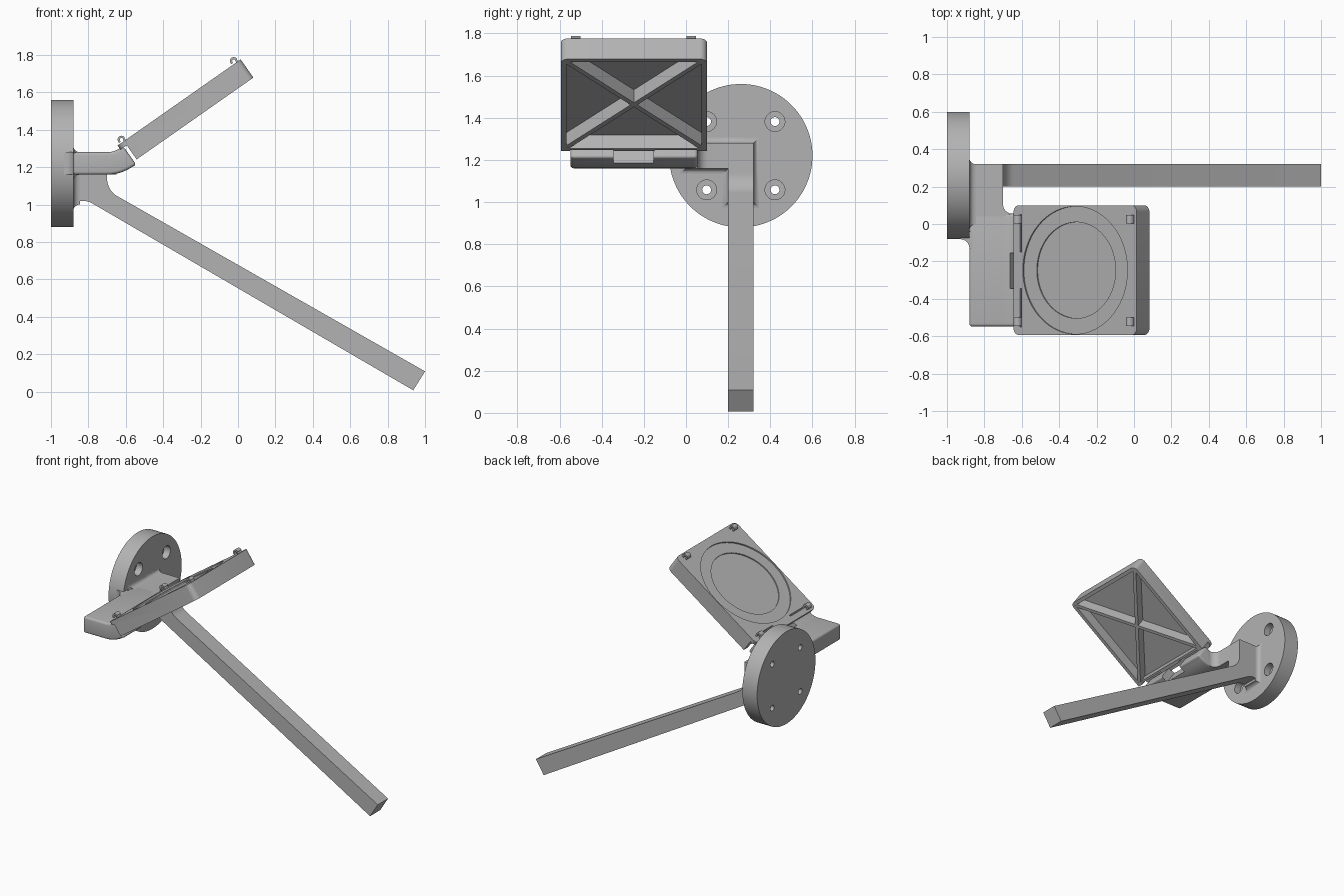
import bpy, bmesh
from math import sin, cos, pi, radians
from mathutils import Matrix, Vector

cube = bpy.data.objects.get("Cube")
if cube:
    bpy.data.objects.remove(cube, do_unlink=True)

grey = bpy.data.materials.new("plain grey")
grey.use_nodes = True
grey.diffuse_color = (0.45, 0.45, 0.45, 1)
grey.node_tree.nodes["Principled BSDF"].inputs["Base Color"].default_value = grey.diffuse_color

SLOPE = radians(35)
# Tray frame: origin at its upper top edge, x runs uphill, z out of the top face
TRAY = Matrix.Translation((0.014, 0, 1.776)) @ Matrix.Rotation(-SLOPE, 4, 'Y')
MID_Y = -0.247
FLANGE = Vector((-1, 0.26, 1.22))


def finish(name, bm, matrix=None):
    bmesh.ops.recalc_face_normals(bm, faces=bm.faces)
    mesh = bpy.data.meshes.new(name)
    bm.to_mesh(mesh)
    bm.free()
    if matrix:
        mesh.transform(matrix)
    mesh.materials.append(grey)
    ob = bpy.data.objects.new(name, mesh)
    bpy.context.collection.objects.link(ob)
    return ob


def prism(name, points, a, b, axis='Y', matrix=None):
    """Extrude a closed profile along y (points are x,z) or z (points are x,y)."""
    bm = bmesh.new()
    place = (lambda p, t: (p[0], t, p[1])) if axis == 'Y' else (lambda p, t: (p[0], p[1], t))
    face = bm.faces.new([bm.verts.new(place(p, a)) for p in points])
    new = bmesh.ops.extrude_face_region(bm, geom=[face])["geom"]
    shift = Vector(place((0, 0), b - a))
    bmesh.ops.translate(bm, verts=[v for v in new if isinstance(v, bmesh.types.BMVert)], vec=shift)
    return finish(name, bm, matrix)


def box(name, x, y, z, matrix=None):
    return prism(name, [(x[0], z[0]), (x[1], z[0]), (x[1], z[1]), (x[0], z[1])], *y, 'Y', matrix)


def cylinder(name, radius, depth, centre, axis='Z', matrix=None, sides=64):
    bm = bmesh.new()
    bmesh.ops.create_cone(bm, cap_ends=True, segments=sides, radius1=radius, radius2=radius, depth=depth)
    turn = {'Z': Matrix(), 'X': Matrix.Rotation(pi / 2, 4, 'Y'), 'Y': Matrix.Rotation(pi / 2, 4, 'X')}[axis]
    local = Matrix.Translation(centre) @ turn
    return finish(name, bm, matrix @ local if matrix else local)


def arc(cx, cy, r, start, end, steps=8):
    return [(cx + r * cos(radians(start + (end - start) * i / steps)),
             cy + r * sin(radians(start + (end - start) * i / steps))) for i in range(steps + 1)]


def boolean(ob, tool, operation='DIFFERENCE'):
    mod = ob.modifiers.new("cut", 'BOOLEAN')
    mod.operation, mod.solver, mod.object = operation, 'EXACT', tool
    bpy.context.view_layer.objects.active = ob
    bpy.ops.object.modifier_apply(modifier=mod.name)
    bpy.data.objects.remove(tool, do_unlink=True)


def smooth(ob, angle=35):
    bpy.ops.object.select_all(action='DESELECT')
    ob.select_set(True)
    bpy.context.view_layer.objects.active = ob
    bpy.ops.object.shade_smooth_by_angle(angle=radians(angle))


def skirt(name, y, z, r=0.035, steps=6):
    """Concave fillet where a rectangular bar meets the wall flange."""
    bm = bmesh.new()
    rings = []
    for i in range(steps + 1):
        t = pi / 2 * i / steps
        out, x = r * (1 - sin(t)), -0.881 + r * (1 - cos(t))
        rings.append([bm.verts.new((x, yy, zz)) for yy, zz in (
            (y[0] - out, z[0] - out), (y[1] + out, z[0] - out),
            (y[1] + out, z[1] + out), (y[0] - out, z[1] + out))])
    for lo, hi in zip(rings, rings[1:]):
        for k in range(4):
            bm.faces.new((lo[k], lo[(k + 1) % 4], hi[(k + 1) % 4], hi[k]))
    bm.faces.new(rings[0])
    bm.faces.new(rings[-1])
    return finish(name, bm)


# Wall flange with four counterbored screw holes
flange = cylinder("wall_flange", 0.34, 0.12, FLANGE + Vector((0.06, 0, 0)), 'X', sides=96)
for dy in (-0.162, 0.162):
    for dz in (-0.162, 0.162):
        hole = FLANGE + Vector((0, dy, dz))
        boolean(flange, cylinder("bore", 0.047, 0.1, hole + Vector((0.12, 0, 0)), 'X', sides=32))
        boolean(flange, cylinder("hole", 0.021, 0.5, hole, 'X', sides=24))
smooth(flange)

# Long sloping arm with rounded root
arm = prism("long_arm", [(-0.9, 0.968), (-0.88, 0.968)] + arc(-0.83, 0.968, 0.052, 180, 90)
            + arc(-0.83, 0.92, 0.1, 88, 60, 5) + [(0.937, 0.007), (1.0, 0.108)]
            + arc(-0.59, 1.14, 0.11, 240, 180) + [(-0.70, 1.28), (-0.9, 1.28)], 0.2, 0.32)
smooth(arm)

# Cross bracket: horizontal plate that curls up to the tray
bend = (-0.70, 1.40)
end = TRAY @ Vector((-0.78, 0, -0.026))
low = TRAY @ Vector((-0.78, 0, -0.143))
bracket = prism("cross_bracket", [(-0.88, 1.28), (-0.88, 1.16)] + arc(*bend, 0.24, 270, 305)
                + [(low.x, low.z), (end.x, end.z)] + arc(*bend, 0.12, 305, 270), -0.548, 0.055)
bev = bracket.modifiers.new("round", 'BEVEL')
bev.width, bev.segments, bev.limit_method, bev.angle_limit = 0.02, 4, 'ANGLE', radians(60)
bpy.context.view_layer.objects.active = bracket
bpy.ops.object.modifier_apply(modifier=bev.name)
boolean(bracket, box("gap", (-0.835, -0.7), (-0.345, -0.155), (-0.25, 0.0), TRAY))
smooth(bracket)

# Block joining bracket and arm, rounded in plan
root = prism("bracket_root", [(-0.89, 0.0), (-0.72, 0.0), (-0.66, 0.055)]
             + arc(-0.65, 0.105, 0.05, 270, 180) + [(-0.70, 0.25), (-0.89, 0.25)], 1.16, 1.28, 'Z')
smooth(root)
web = prism("flange_edge_fillet", [(-0.86, -0.04), (-0.93, -0.04), (-0.93, -0.081)]
            + arc(-0.93, -0.131, 0.05, 90, 0) + [(-0.86, -0.131)], 1.16, 1.28, 'Z')
smooth(web)
smooth(skirt("arm_root_fillet", (0.2, 0.32), (1.0, 1.28)))
smooth(skirt("bracket_root_fillet", (0.0, 0.32), (1.16, 1.28)))

# Tilted tray with rounded corners
L, HALF, DEEP, R = 0.803, 0.347, 0.119, 0.035
lo, hi = MID_Y - HALF, MID_Y + HALF
outline = (arc(-R, hi - R, R, 0, 90, 6) + arc(R - L, hi - R, R, 90, 180, 6)
           + arc(R - L, lo + R, R, 180, 270, 6) + arc(-R, lo + R, R, 270, 360, 6))
tray = prism("tray", outline, -DEEP, 0, 'Z', TRAY)
# Lip over the bracket, hollow underside, stepped round recess
boolean(tray, box("under_lip", (-1, -0.762), (-1, 1), (-0.3, -0.027), TRAY))
boolean(tray, box("hollow", (-0.738, -0.026), (lo + 0.026, hi - 0.026), (-0.3, -0.042), TRAY))
for radius, depth in ((0.341, 0.010), (0.257, 0.018)):
    boolean(tray, cylinder("recess", radius, 2 * depth, (-L / 2, MID_Y, 0), 'Z', TRAY, 96))
# Two slots through the lip
for y in ((-0.55, -0.345), (-0.15, 0.052)):
    boolean(tray, box("slot", (-0.762, -0.752), y, (-0.3, 0.1), TRAY))
smooth(tray)

# Diagonal ribs under the tray
rib_mid = Vector((-0.382, MID_Y, 0))
for side, name in ((1, "rib_left"), (-1, "rib_right")):
    dx, dy = 0.362, 0.327 * side
    turn = TRAY @ Matrix.Translation(rib_mid) @ Matrix.Rotation(Vector((1, 0)).angle_signed(Vector((dx, dy))) * -1, 4, 'Z')
    half = (dx * dx + dy * dy) ** 0.5 - 0.005
    box(name, (-half, half), (-0.012, 0.012), (-DEEP + 0.002, -0.036), turn)

# Four small curled clips on the tray corners
for x, end_name in ((-0.035, "upper"), (-0.768, "lower")):
    for y, side_name in ((0.025, "back"), (-0.523, "front")):
        hook = prism(end_name + "_clip_" + side_name,
                     [(x + 0.018, -0.005), (x + 0.018, 0.012)] + arc(x, 0.014, 0.021, 0, 200)
                     + [(x - 0.008, 0.008)] + arc(x, 0.014, 0.009, 180, 0, 6) + [(x + 0.004, -0.005)],
                     y - 0.022, y + 0.022, 'Y', TRAY)
        smooth(hook)
